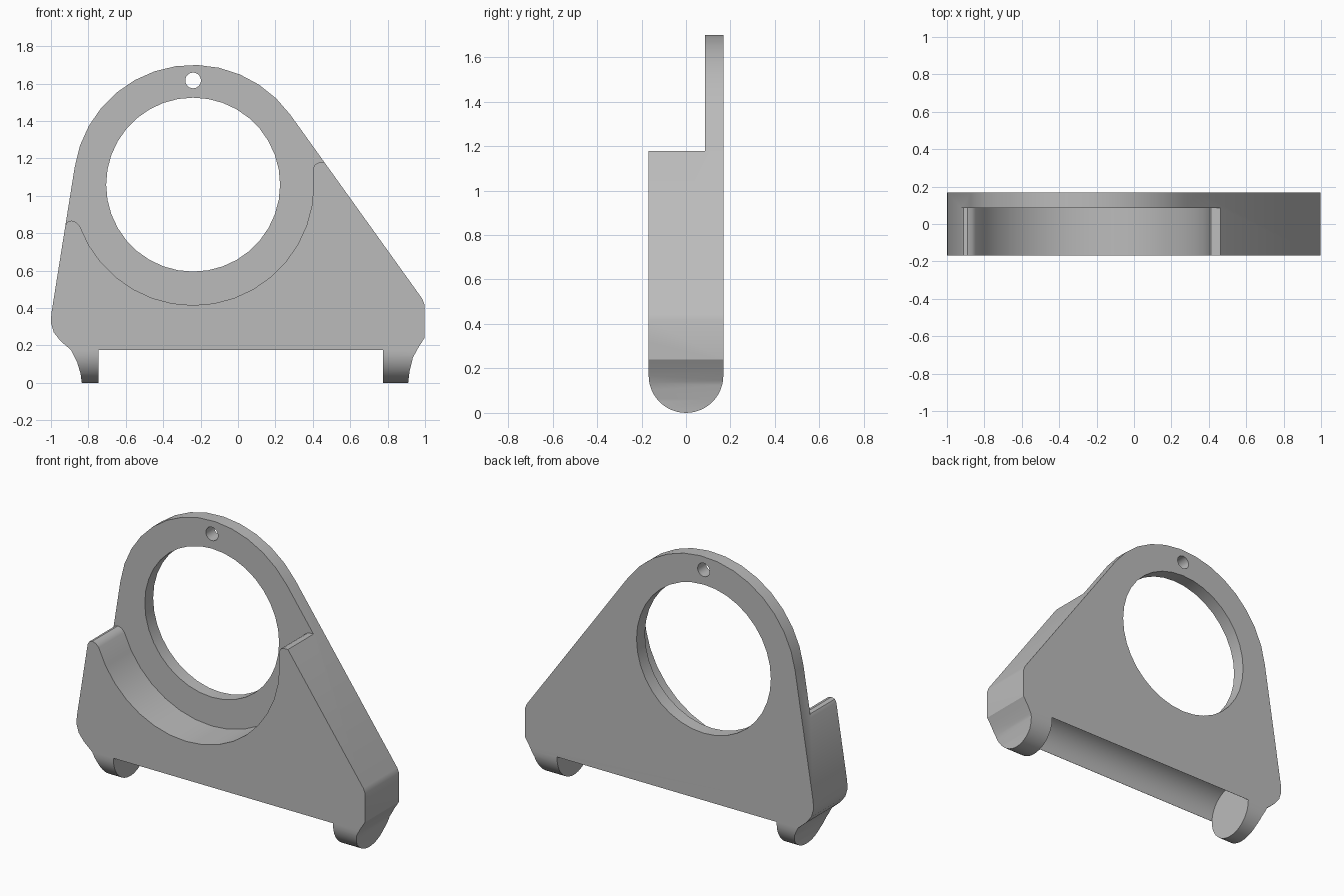
import bpy, bmesh, math
from mathutils import Vector

old = bpy.data.objects.get("Cube")
if old:
    bpy.data.objects.remove(old, do_unlink=True)

FRONT, BACK, STEP = -0.168, 0.168, 0.085     # depth levels along y
RING = (-0.24, 1.06)                         # centre of the big opening

grey = bpy.data.materials.new("plain grey")
grey.use_nodes = True
colour = (0.5, 0.5, 0.5, 1)
grey.diffuse_color = colour
grey.node_tree.nodes["Principled BSDF"].inputs["Base Color"].default_value = colour


def arc(centre, radius, start, end, count):
    """Points on an arc, angles in degrees, both ends included."""
    angles = [math.radians(start + (end - start) * i / count) for i in range(count + 1)]
    return [(centre[0] + radius * math.cos(a), centre[1] + radius * math.sin(a)) for a in angles]


def prism(name, points, low, high, axis="y"):
    """Extrude an (x, z) profile along y, or a (y, z) profile along x."""
    bm = bmesh.new()
    place = (lambda p: (p[0], low, p[1])) if axis == "y" else (lambda p: (low, p[0], p[1]))
    face = bm.faces.new([bm.verts.new(place(p)) for p in points])
    grown = bmesh.ops.extrude_face_region(bm, geom=[face])["geom"]
    move = Vector((0, high - low, 0) if axis == "y" else (high - low, 0, 0))
    bmesh.ops.translate(bm, vec=move, verts=[v for v in grown if isinstance(v, bmesh.types.BMVert)])
    bmesh.ops.recalc_face_normals(bm, faces=bm.faces)
    mesh = bpy.data.meshes.new(name)
    bm.to_mesh(mesh)
    bm.free()
    mesh.materials.append(grey)
    obj = bpy.data.objects.new(name, mesh)
    bpy.context.collection.objects.link(obj)
    return obj


def carve(target, cutter, operation="DIFFERENCE"):
    """Apply a boolean and discard the cutter."""
    cutter.hide_render = True
    mod = target.modifiers.new(cutter.name, "BOOLEAN")
    mod.operation, mod.solver, mod.object = operation, "EXACT", cutter
    bpy.context.view_layer.objects.active = target
    bpy.ops.object.modifier_apply(modifier=mod.name)
    bpy.data.objects.remove(cutter, do_unlink=True)


# Bracket silhouette: left foot, rounded head, sloping side, right foot
left_side = [(-0.745, 0), (-0.835, 0), (-0.842, 0.05), (-0.86, 0.11), (-0.892, 0.175),
             (-0.95, 0.225), (-0.985, 0.27), (-1, 0.32), (-0.998, 0.37)]
right_side = [(0.985, 0.45), (0.997, 0.42), (0.997, 0.24), (0.965, 0.19),
              (0.935, 0.135), (0.917, 0.06), (0.91, 0), (0.775, 0)]
head = arc(RING, 0.64, 171.5, 35.7, 13)
outline = left_side + head + right_side + [(0.775, 0.175), (-0.745, 0.175)]
bracket = prism("bracket", outline, FRONT, BACK)

# Round the underside of both feet
r = BACK
rounded = arc((0, r), r, 180, 360, 24) + [(r, 2), (-r, 2)]
carve(bracket, prism("foot_rounding", rounded, -1.2, 1.2, "x"), "INTERSECT")

# Concave channel between the feet
carve(bracket, prism("channel_cutter", arc((0, 0.172), 0.167, 0, 352.5, 47), -0.745, 0.775, "x"))

# Stepped recess in front of the ring, leaving a cradle with rounded tips
recess = ([(-1.3, 2), (-1.3, 0.84), (-0.924, 0.84), (-0.912, 0.86), (-0.89, 0.868), (-0.866, 0.86)]
          + arc(RING, 0.645, 200, 360, 16)
          + [(0.402, 1.15), (0.412, 1.168), (0.432, 1.178), (1.3, 1.178), (1.3, 2)])
carve(bracket, prism("recess_cutter", recess, -0.5, STEP))

# Big opening and small hanging hole
carve(bracket, prism("opening_cutter", arc(RING, 0.465, 0, 350, 35), -0.5, 0.5))
carve(bracket, prism("pin_hole_cutter", arc((RING[0], 1.617), 0.042, 0, 345, 23), -0.5, 0.5))

bpy.ops.object.select_all(action="DESELECT")
bracket.select_set(True)
bpy.context.view_layer.objects.active = bracket
bpy.ops.object.shade_smooth_by_angle(angle=math.radians(30))
